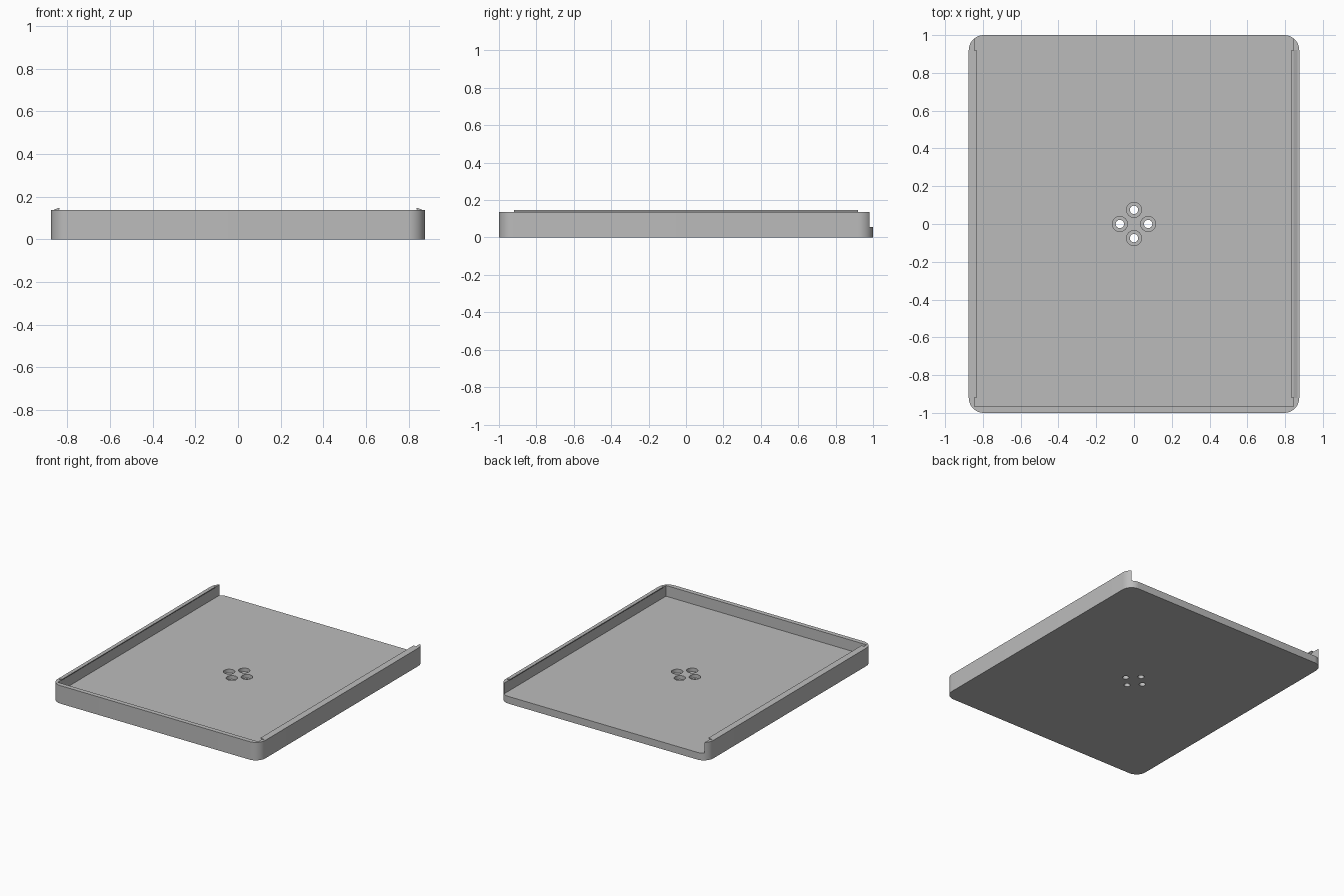
import bpy, bmesh
from math import cos, sin, pi, radians

if "Cube" in bpy.data.objects:
    bpy.data.objects.remove(bpy.data.objects["Cube"])

WIDTH, LENGTH, RADIUS = 0.875, 1.0, 0.08   # half sizes and corner radius
FLOOR, WALL_TOP = 0.055, 0.137
INNER_X, INNER_Y = 0.845, -0.965

grey = bpy.data.materials.new("plain_grey")
grey.use_nodes = True
colour = (0.5, 0.5, 0.5, 1)
grey.diffuse_color = colour
grey.node_tree.nodes["Principled BSDF"].inputs["Base Color"].default_value = colour


def prism(name, points, offset):
    """Extrude a closed loop of 3D points by an offset."""
    bm = bmesh.new()
    face = bm.faces.new([bm.verts.new(p) for p in points])
    new = bmesh.ops.extrude_face_region(bm, geom=[face])["geom"]
    bmesh.ops.translate(bm, vec=offset, verts=[g for g in new if isinstance(g, bmesh.types.BMVert)])
    bmesh.ops.recalc_face_normals(bm, faces=bm.faces)
    mesh = bpy.data.meshes.new(name)
    bm.to_mesh(mesh)
    bm.free()
    ob = bpy.data.objects.new(name, mesh)
    bpy.context.collection.objects.link(ob)
    mesh.materials.append(grey)
    return ob


def circle(x, y, z, r, steps=32):
    return [(x + r * cos(2 * pi * i / steps), y + r * sin(2 * pi * i / steps), z) for i in range(steps)]


def cut(target, cutter):
    """Subtract a cutter and discard it."""
    cutter.hide_render = True
    mod = target.modifiers.new("cut", "BOOLEAN")
    mod.operation, mod.solver, mod.object = "DIFFERENCE", "EXACT", cutter
    bpy.context.view_layer.objects.active = target
    bpy.ops.object.modifier_apply(modifier=mod.name)
    bpy.data.objects.remove(cutter)


# Tray block with rounded corners
outline = []
for k, (sx, sy) in enumerate([(1, 1), (-1, 1), (-1, -1), (1, -1)]):
    for i in range(13):
        a = (k + i / 12) * pi / 2
        outline.append((sx * (WIDTH - RADIUS) + RADIUS * cos(a),
                        sy * (LENGTH - RADIUS) + RADIUS * sin(a), 0))
tray = prism("tray", outline, (0, 0, WALL_TOP))

# Recess, open at the back
recess = [(-INNER_X, INNER_Y, FLOOR), (INNER_X, INNER_Y, FLOOR),
          (INNER_X, 1.2, FLOOR), (-INNER_X, 1.2, FLOOR)]
cut(tray, prism("recess_cutter", recess, (0, 0, 0.3)))

# Four counterbored screw holes
for x, y in [(0.075, 0), (-0.075, 0), (0, 0.075), (0, -0.075)]:
    cut(tray, prism("bore_cutter", circle(x, y, -0.1, 0.022), (0, 0, 0.3)))
    cut(tray, prism("counterbore_cutter", circle(x, y, 0.027, 0.04), (0, 0, 0.2)))

# Retaining lips along the side walls
for side, name in [(1, "left_lip"), (-1, "right_lip")]:
    section = [(0.87, 0.135), (0.845, 0.146), (0.835, 0.146), (0.835, 0.142), (0.846, 0.131)]
    prism(name, [(side * x, -0.92, z) for x, z in section], (0, 1.84, 0))

# Smooth the rounded corners and holes
bpy.ops.object.select_all(action="DESELECT")
tray.select_set(True)
bpy.context.view_layer.objects.active = tray
bpy.ops.object.shade_smooth_by_angle(angle=radians(30))
